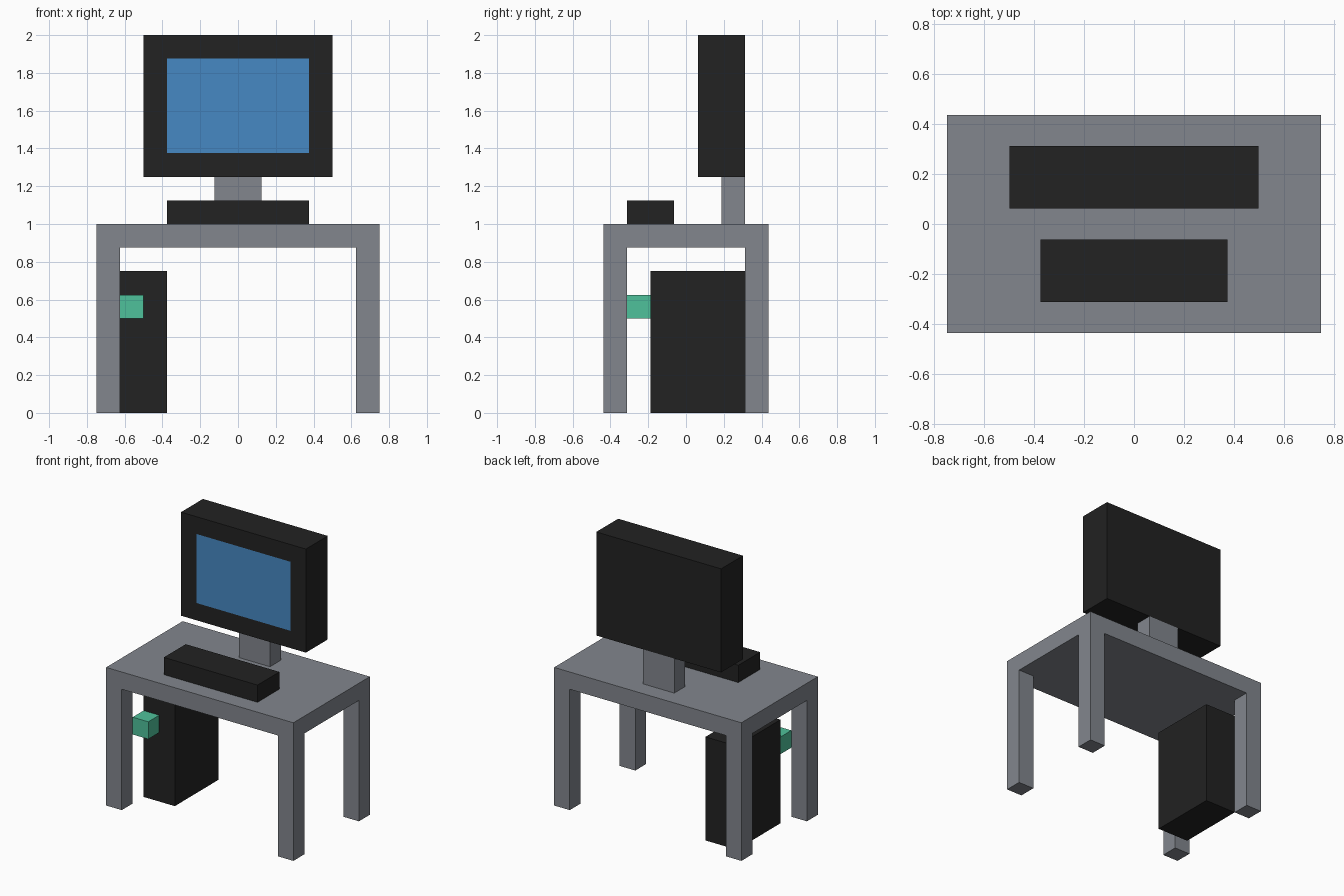
import bpy
import bmesh
from mathutils import Vector

cube = bpy.data.objects.get("Cube")
if cube:
    bpy.data.objects.remove(cube, do_unlink=True)

U = 0.125  # block size: every part is a whole number of half blocks


def srgb(*rgb):
    """8-bit display colour to linear RGBA."""
    lin = [c / 255 / 12.92 if c <= 10 else ((c / 255 + 0.055) / 1.055) ** 2.4 for c in rgb]
    return (*lin, 1.0)


def material(name, color):
    mat = bpy.data.materials.new(name)
    mat.use_nodes = True
    mat.diffuse_color = color
    bsdf = next(n for n in mat.node_tree.nodes if n.type == 'BSDF_PRINCIPLED')
    bsdf.inputs["Base Color"].default_value = color
    return mat


grey = material("desk grey", srgb(130, 134, 141))
black = material("casing black", srgb(34, 34, 34))
blue = material("screen blue", srgb(70, 137, 196))
green = material("button green", srgb(79, 193, 155))


def box(name, lo, hi, mat):
    """Flat-sided box between two corners, given in blocks."""
    lo, hi = Vector(lo) * U, Vector(hi) * U
    size, mid = hi - lo, (lo + hi) / 2
    bm = bmesh.new()
    bmesh.ops.create_cube(bm, size=1)
    bmesh.ops.scale(bm, vec=size, verts=bm.verts)
    mesh = bpy.data.meshes.new(name)
    bm.to_mesh(mesh)
    bm.free()
    mesh.materials.append(mat)
    obj = bpy.data.objects.new(name, mesh)
    obj.location = mid
    bpy.context.collection.objects.link(obj)
    return obj


# Desk: slab on four corner legs
box("tabletop", (-6, -3.5, 7), (6, 3.5, 8), grey)
for side, x in (("left", 5), ("right", -6)):
    for end, y in (("front", -3.5), ("back", 2.5)):
        box(f"{end}_{side}_leg", (x, y, 0), (x + 1, y + 1, 7), grey)

# Computer tower with its power button
box("computer_tower", (-5, -1.5, 0), (-3, 2.5, 6), black)
box("power_button", (-5, -2.5, 4), (-4, -1.5, 5), green)

# Keyboard and monitor stand on the desk
box("keyboard", (-3, -2.5, 8), (3, -0.5, 9), black)
box("monitor_stand", (-1, 1.5, 8), (1, 2.5, 10), grey)

# Monitor: the screen is an inset face, flush with the front
monitor = box("monitor", (-4, 0.5, 10), (4, 2.5, 16), black)
monitor.data.materials.append(blue)
bm = bmesh.new()
bm.from_mesh(monitor.data)
bm.normal_update()
front = min(bm.faces, key=lambda f: f.normal.y)
bmesh.ops.inset_region(bm, faces=[front], thickness=U, use_even_offset=True)
front.material_index = 1
bm.to_mesh(monitor.data)
bm.free()
